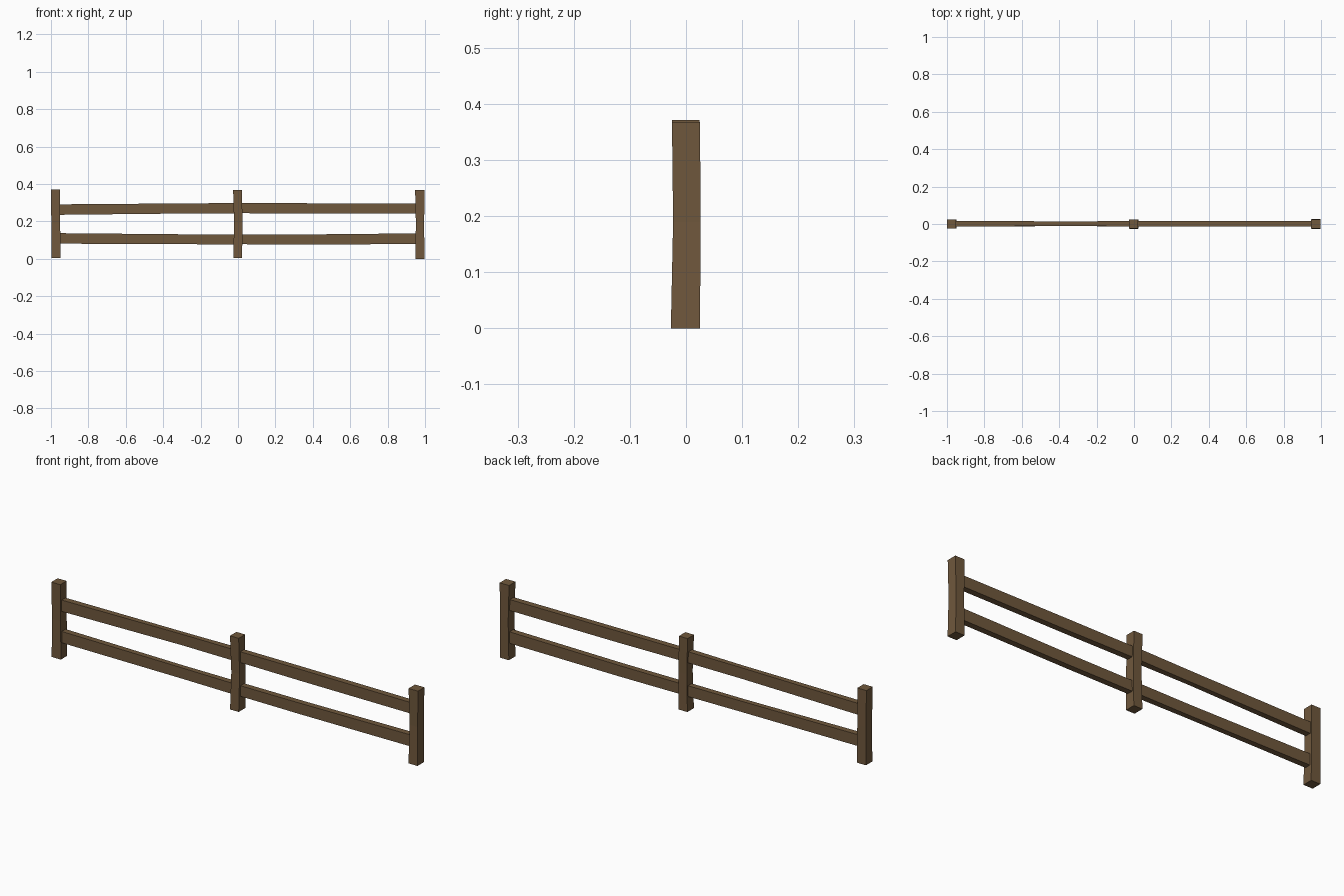
import bpy, bmesh
from mathutils import Vector

wood = bpy.data.materials.new("brown wood")
wood.diffuse_color = (0.162, 0.098, 0.046, 1)


def beam(name, sections, axis):
    """Loft rectangles along an axis: (position, u0, u1, v0, v1).
    Axis 'z': u = x, v = y.  Axis 'x': u = y, v = z."""
    bm = bmesh.new()
    rings = []
    for p, u0, u1, v0, v1 in sections:
        ring = []
        for u, v in ((u0, v0), (u1, v0), (u1, v1), (u0, v1)):
            co = (u, v, p) if axis == 'z' else (p, u, v)
            ring.append(bm.verts.new(Vector(co)))
        rings.append(ring)
    for a, b in zip(rings, rings[1:]):
        for i in range(4):
            j = (i + 1) % 4
            bm.faces.new((a[i], a[j], b[j], b[i]))
    bm.faces.new(rings[0][::-1])
    bm.faces.new(rings[-1])
    bmesh.ops.recalc_face_normals(bm, faces=bm.faces)
    mesh = bpy.data.meshes.new(name)
    bm.to_mesh(mesh)
    bm.free()
    mesh.materials.append(wood)
    obj = bpy.data.objects.new(name, mesh)
    bpy.context.collection.objects.link(obj)
    return obj


# Posts, slightly uneven hewn timber
beam("left_post", [(0.003, -0.998, -0.948, -0.025, 0.025),
                   (0.19, -0.998, -0.951, -0.022, 0.025),
                   (0.371, -1.0, -0.951, -0.025, 0.024)], 'z')
beam("middle_post", [(0.005, -0.025, 0.022, -0.026, 0.025),
                     (0.19, -0.021, 0.024, -0.022, 0.024),
                     (0.367, -0.026, 0.021, -0.025, 0.025)], 'z')
beam("right_post", [(0.0, 0.948, 0.997, -0.027, 0.025),
                    (0.19, 0.951, 0.995, -0.023, 0.026),
                    (0.368, 0.947, 0.998, -0.025, 0.025)], 'z')

# Rails, two per bay, gently warped along their length
beam("upper_left_rail", [(-0.97, -0.014, 0.016, 0.235, 0.291),
                         (-0.3, -0.010, 0.014, 0.242, 0.296),
                         (0.0, -0.014, 0.016, 0.243, 0.298)], 'x')
beam("upper_right_rail", [(0.0, -0.014, 0.016, 0.244, 0.297),
                          (0.35, -0.013, 0.016, 0.241, 0.297),
                          (0.97, -0.014, 0.016, 0.241, 0.295)], 'x')
beam("lower_left_rail", [(-0.97, -0.014, 0.016, 0.081, 0.137),
                         (-0.3, -0.011, 0.014, 0.078, 0.131),
                         (0.0, -0.014, 0.016, 0.077, 0.130)], 'x')
beam("lower_right_rail", [(0.0, -0.014, 0.016, 0.078, 0.130),
                          (0.35, -0.013, 0.016, 0.076, 0.130),
                          (0.97, -0.014, 0.016, 0.079, 0.136)], 'x')
